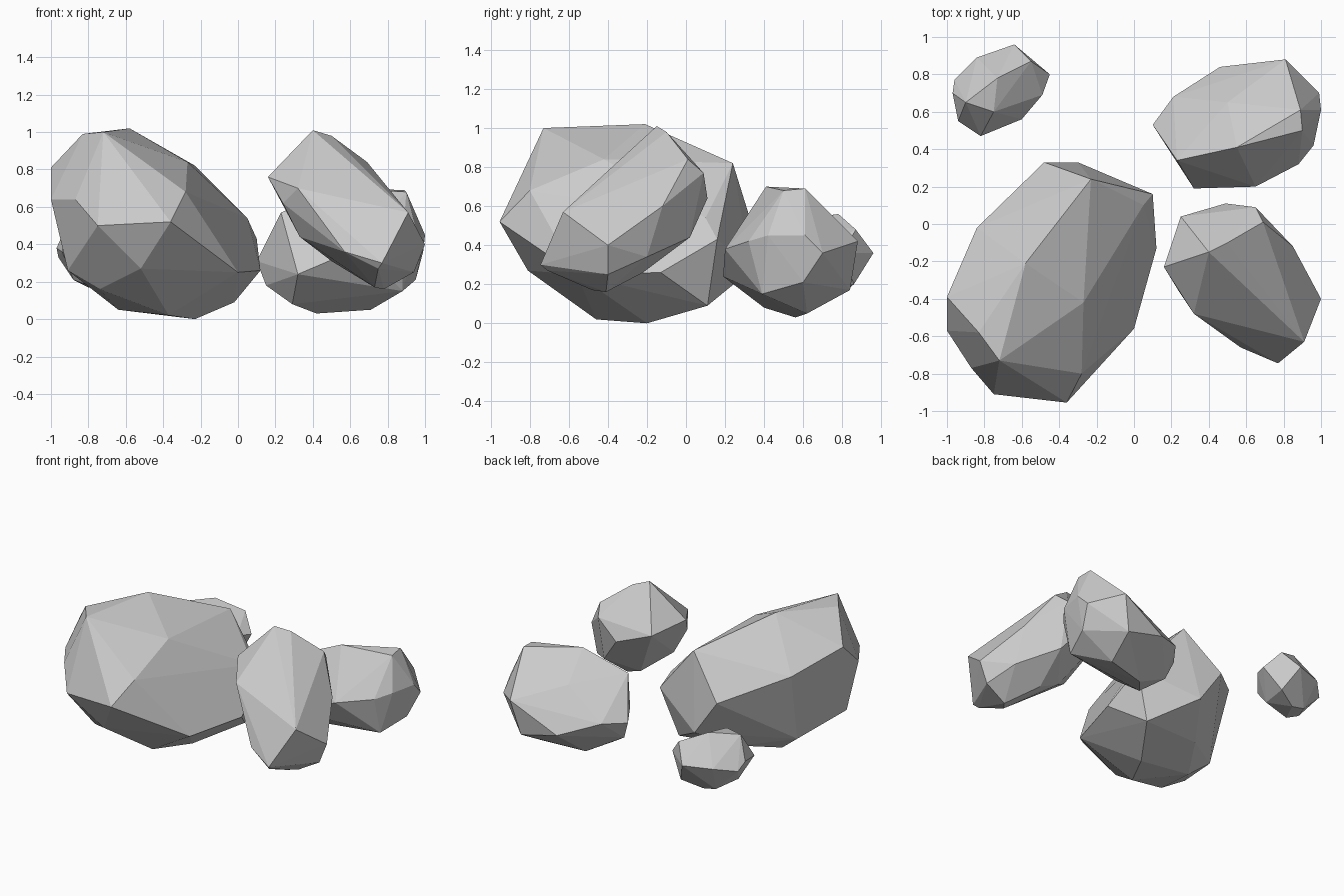
import bpy, bmesh


def rock(name, corners):
    """Wrap a faceted stone tightly around its chiselled corners."""
    bm = bmesh.new()
    for c in corners:
        bm.verts.new(c)
    hull = bmesh.ops.convex_hull(bm, input=bm.verts)
    inner = {g for g in hull["geom_interior"] + hull["geom_unused"]
             if isinstance(g, bmesh.types.BMVert)}
    bmesh.ops.delete(bm, geom=list(inner), context='VERTS')
    bmesh.ops.dissolve_limit(bm, angle_limit=0.05, verts=bm.verts, edges=bm.edges)
    bmesh.ops.recalc_face_normals(bm, faces=bm.faces)
    mesh = bpy.data.meshes.new(name)
    bm.to_mesh(mesh)
    bm.free()
    bpy.context.collection.objects.link(bpy.data.objects.new(name, mesh))


# Large boulder, front left: top, girdle, underside
rock("large_boulder", [
    (-.72, -.73, 1.0), (-.83, -.58, .99), (-.58, -.21, 1.02), (-.23, .24, .82),
    (-.27, -.42, .84), (-.28, -.80, .68),
    (-.36, -.955, .52), (-.75, -.91, .50), (-.87, -.77, .64), (-1, -.57, .64),
    (-1, -.39, .81), (-.84, -.02, .69), (-.48, .33, .53), (-.30, .33, .27),
    (.10, .16, .43), (.05, .10, .54), (.12, -.13, .26), (0, -.56, .25),
    (-.52, -.81, .27), (-.74, -.60, .16), (-.91, -.56, .26), (-.79, -.16, .17),
    (-.23, -.20, 0), (-.37, -.46, .02), (-.64, -.20, .05), (-.02, .11, .09),
    (-.48, .06, .12)])

# Leaning boulder, front right
rock("leaning_boulder", [
    (.40, -.15, 1.01), (.50, -.10, .98), (.16, -.23, .76), (.25, .04, .72),
    (.41, .07, .66), (.49, .11, .64), (.65, .09, .77), (.69, .01, .84),
    (.85, -.12, .60), (1.0, -.40, .40), (.91, -.63, .57),
    (.77, -.745, .30), (.75, -.71, .27), (.57, -.66, .36), (.32, -.48, .70),
    (.24, -.36, .62), (.33, -.33, .44), (.73, -.48, .17), (.78, -.41, .16),
    (.94, -.40, .25), (.50, -.19, .31), (.63, -.22, .26), (.86, -.20, .34),
    (.65, .02, .44)])

# Wide boulder, back right
rock("wide_boulder", [
    (.55, .41, .70), (.89, .61, .69), (.90, .50, .68), (.23, .34, .57),
    (.10, .53, .31), (.21, .68, .33), (.50, .65, .53), (.46, .84, .24),
    (.81, .88, .42), (.99, .70, .36), (1.0, .61, .45), (.96, .42, .45),
    (.88, .32, .42), (.65, .20, .38), (.32, .19, .24), (.88, .39, .15),
    (.95, .60, .21), (.75, .84, .17), (.42, .56, .03), (.71, .62, .05),
    (.29, .40, .08), (.15, .50, .18)])

# Small stone, back left
rock("small_stone", [
    (-.90, .65, .54), (-.73, .78, .56), (-.55, .87, .48), (-.75, .60, .53),
    (-.97, .70, .38), (-.96, .77, .33), (-.84, .89, .36), (-.64, .96, .36),
    (-.45, .80, .36), (-.49, .69, .38), (-.60, .56, .32), (-.82, .47, .36),
    (-.94, .55, .36), (-.80, .62, .18), (-.56, .86, .20), (-.70, .80, .15),
    (-.80, .80, .17), (-.88, .65, .21), (-.60, .65, .21)])
